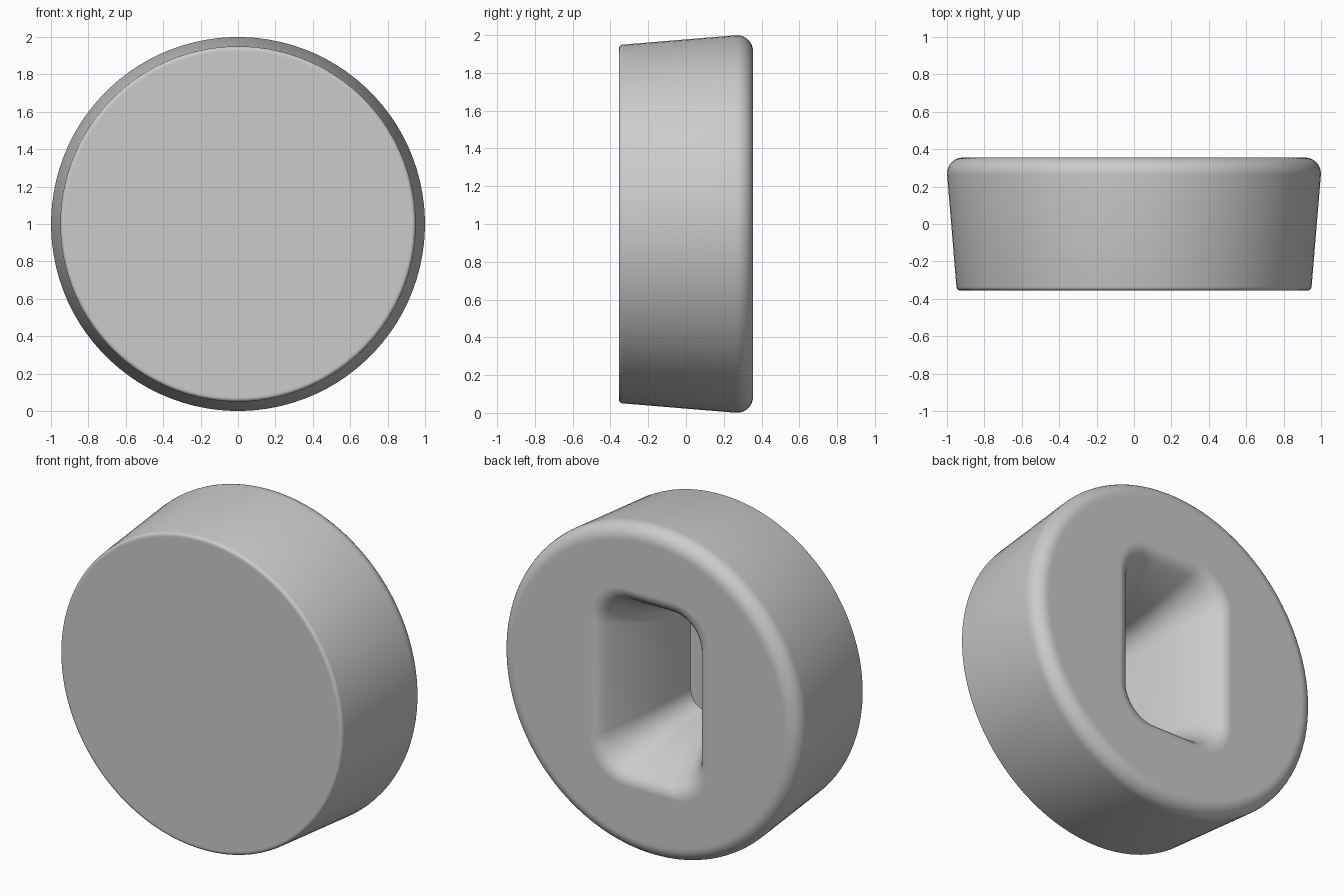
import bpy, bmesh
from math import sin, cos, pi, radians

cube = bpy.data.objects.get("Cube")
if cube:
    bpy.data.objects.remove(cube, do_unlink=True)

ARC = 24            # points per quarter turn
COUNT = ARC * 4
HALF_DEPTH = 0.355

grey = bpy.data.materials.new("plain grey")
grey.use_nodes = True
colour = (0.6, 0.6, 0.6, 1)
grey.diffuse_color = colour
grey.node_tree.nodes["Principled BSDF"].inputs["Base Color"].default_value = colour

bm = bmesh.new()


def circle(radius, y):
    angles = [2 * pi * (i + 0.5) / COUNT for i in range(COUNT)]
    return [bm.verts.new((radius * cos(a), y, 1 + radius * sin(a))) for a in angles]


def rounded_slot(half_w, half_h, corner, y):
    ring = []
    for q, (sx, sz) in enumerate([(1, 1), (-1, 1), (-1, -1), (1, -1)]):
        for j in range(ARC):
            a = pi / 2 * (q + j / (ARC - 1))
            ring.append(bm.verts.new((sx * (half_w - corner) + corner * cos(a), y,
                                      1 + sz * (half_h - corner) + corner * sin(a))))
    return ring


def fillet(cx, cy, r, start, end, steps):
    angles = [radians(start + (end - start) * i / steps) for i in range(steps + 1)]
    return [(cx + r * cos(a), cy + r * sin(a)) for a in angles]


# Tapered outer wall with a small front fillet and a larger back fillet
profile = [(0.92, -HALF_DEPTH)]
profile += fillet(0.93, -HALF_DEPTH + 0.02, 0.02, -90, -5, 5)
profile += fillet(0.915, HALF_DEPTH - 0.085, 0.085, -5, 90, 10)
profile += [(0.905, HALF_DEPTH)]
rings = [circle(r, y) for r, y in profile]

# Flared recess in the back: inward offset and depth, starting at the rim
flare = [(-0.01, 0), (0, 0), (0.025, 0.006), (0.048, 0.022), (0.067, 0.046),
         (0.09, 0.085), (0.125, 0.15), (0.16, 0.23), (0.195, 0.33),
         (0.225, 0.45), (0.25, 0.6)]
rings += [rounded_slot(0.39 - o, 0.59 - o, 0.23 - 0.5 * o, HALF_DEPTH - d)
          for o, d in flare]

# Join the rings, then close the front face and the recess floor
for a, b in zip(rings, rings[1:]):
    for i in range(COUNT):
        j = (i + 1) % COUNT
        bm.faces.new((a[i], a[j], b[j], b[i]))
bm.faces.new(rings[0])
bm.faces.new(rings[-1])
bmesh.ops.recalc_face_normals(bm, faces=bm.faces)

mesh = bpy.data.meshes.new("round_foot")
bm.to_mesh(mesh)
bm.free()
mesh.materials.append(grey)
foot = bpy.data.objects.new("round_foot", mesh)
bpy.context.collection.objects.link(foot)
bpy.context.view_layer.objects.active = foot
foot.select_set(True)
bpy.ops.object.shade_smooth_by_angle(angle=radians(40))
